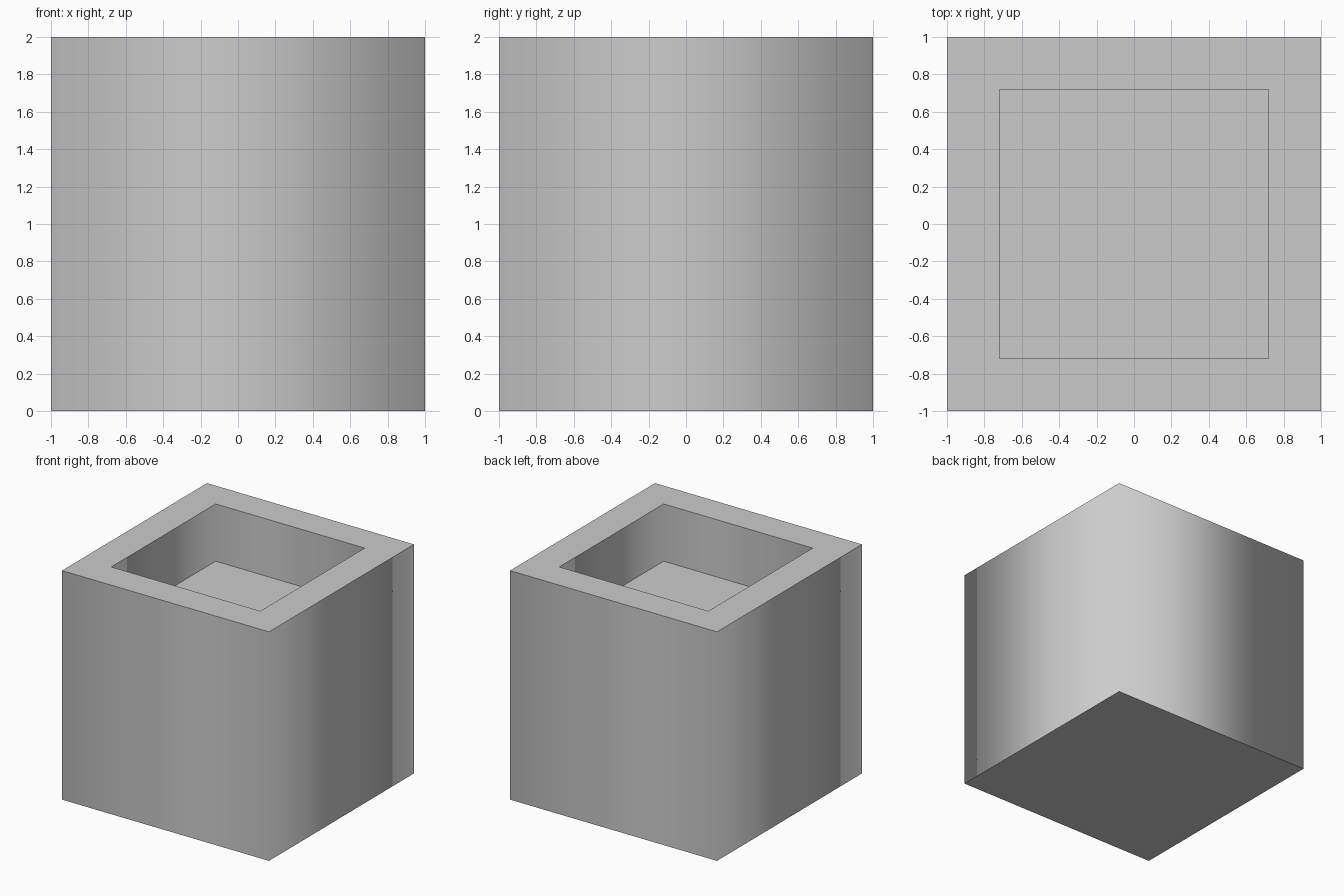
import bpy, bmesh

if "Cube" in bpy.data.objects:
    bpy.data.objects.remove(bpy.data.objects["Cube"])

OUTER, INNER = 1.0, 0.72
HEIGHT, FILL = 2.0, 1.5


def ring(bm, half, z):
    return [bm.verts.new((x * half, y * half, z))
            for x, y in ((-1, -1), (1, -1), (1, 1), (-1, 1))]


def bridge(bm, a, b, smooth):
    # Quads between two square rings
    for i in range(4):
        j = (i + 1) % 4
        bm.faces.new((a[i], a[j], b[j], b[i])).smooth = smooth


def finish(bm, name):
    bmesh.ops.recalc_face_normals(bm, faces=bm.faces)
    # Upright walls blend round the corners, horizontal rims stay sharp
    for e in bm.edges:
        e.smooth = abs(e.verts[0].co.z - e.verts[1].co.z) > 0.01
    mesh = bpy.data.meshes.new(name)
    bm.to_mesh(mesh)
    bm.free()
    obj = bpy.data.objects.new(name, mesh)
    bpy.context.collection.objects.link(obj)


# Square planter wall, an open tube with a flat rim and base
bm = bmesh.new()
rings = [ring(bm, OUTER, 0), ring(bm, OUTER, HEIGHT),
         ring(bm, INNER, HEIGHT), ring(bm, INNER, 0)]
for k in range(4):
    bridge(bm, rings[k], rings[(k + 1) % 4], k in (0, 2))
finish(bm, "planter_wall")

# Block filling the tube up to the recessed floor
bm = bmesh.new()
low, high = ring(bm, INNER, 0), ring(bm, INNER, FILL)
bridge(bm, low, high, True)
bm.faces.new(low)
bm.faces.new(high)
finish(bm, "planter_fill")
